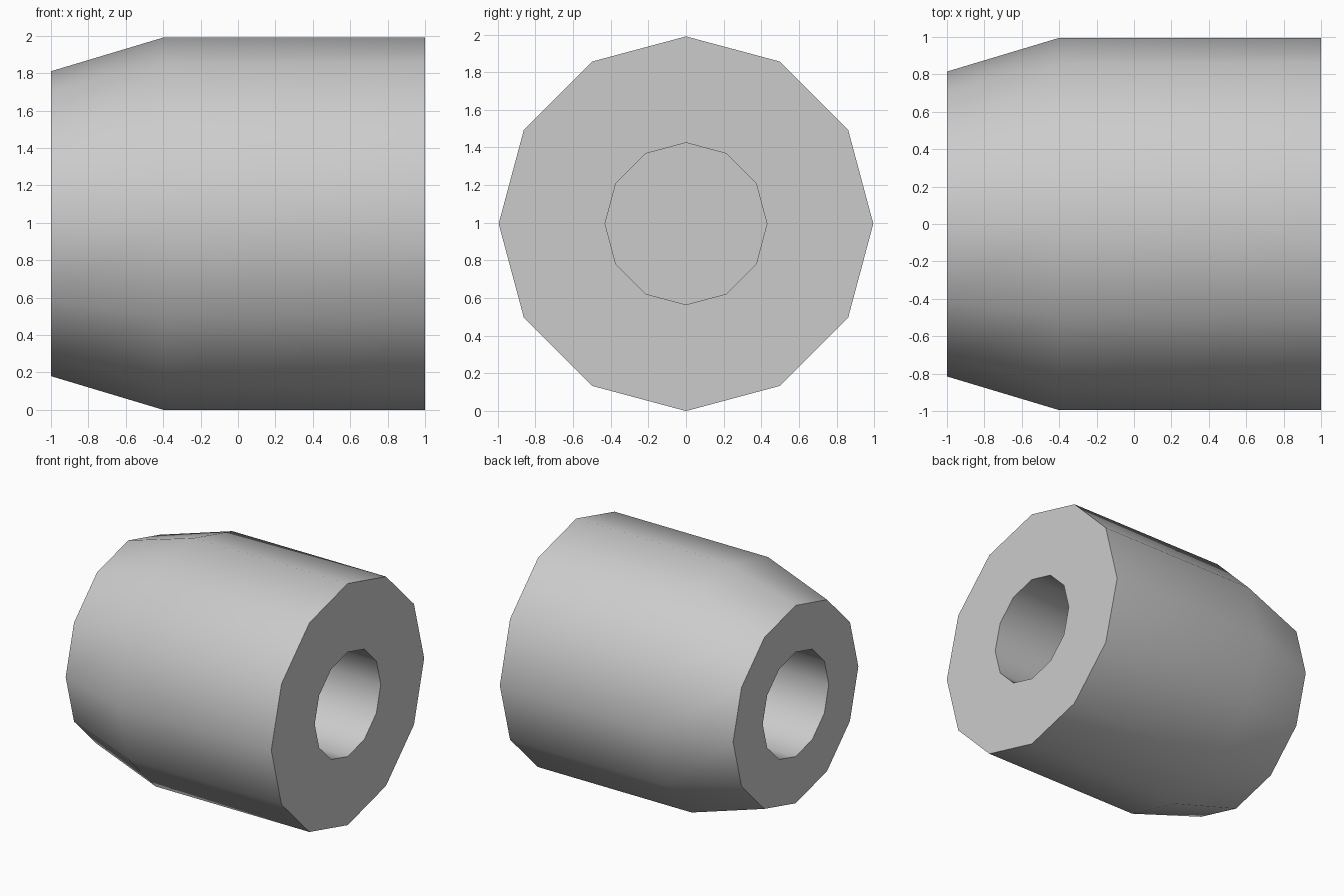
import bpy
import bmesh
import math

SIDES = 12
RADIUS = 0.995   # full barrel
NOSE = 0.815     # narrowed end
BORE = 0.43      # blind bore at each end
WEB = 0.01       # half thickness of the wall between the bores

cube = bpy.data.objects.get("Cube")
if cube:
    bpy.data.objects.remove(cube, do_unlink=True)

# Single grey material
grey = bpy.data.materials.new("light_grey")
grey.use_nodes = True
colour = (0.6, 0.6, 0.6, 1)
grey.diffuse_color = colour
grey.node_tree.nodes["Principled BSDF"].inputs["Base Color"].default_value = colour

# Closed outline as (x, radius), turned around the x axis
profile = [(WEB, BORE), (1, BORE), (1, RADIUS), (-0.4, RADIUS),
           (-1, NOSE), (-1, BORE), (-WEB, BORE)]

bm = bmesh.new()
rings = []
for x, r in profile:
    angles = [math.tau * i / SIDES for i in range(SIDES)]
    rings.append([bm.verts.new((x, r * math.cos(a), RADIUS + r * math.sin(a)))
                  for a in angles])

# Walls of the barrel, ends and bores
for a, b in zip(rings, rings[1:]):
    for i in range(SIDES):
        j = (i + 1) % SIDES
        bm.faces.new((a[i], a[j], b[j], b[i]))

# Floors of the two bores
bm.faces.new(rings[0])
bm.faces.new(rings[-1])
bmesh.ops.recalc_face_normals(bm, faces=bm.faces)

mesh = bpy.data.meshes.new("barrel_sleeve")
bm.to_mesh(mesh)
bm.free()
mesh.materials.append(grey)
sleeve = bpy.data.objects.new("barrel_sleeve", mesh)
bpy.context.collection.objects.link(sleeve)

# Smooth sides with crisp rims
bpy.ops.object.select_all(action="DESELECT")
sleeve.select_set(True)
bpy.context.view_layer.objects.active = sleeve
bpy.ops.object.shade_smooth_by_angle(angle=math.radians(40))
